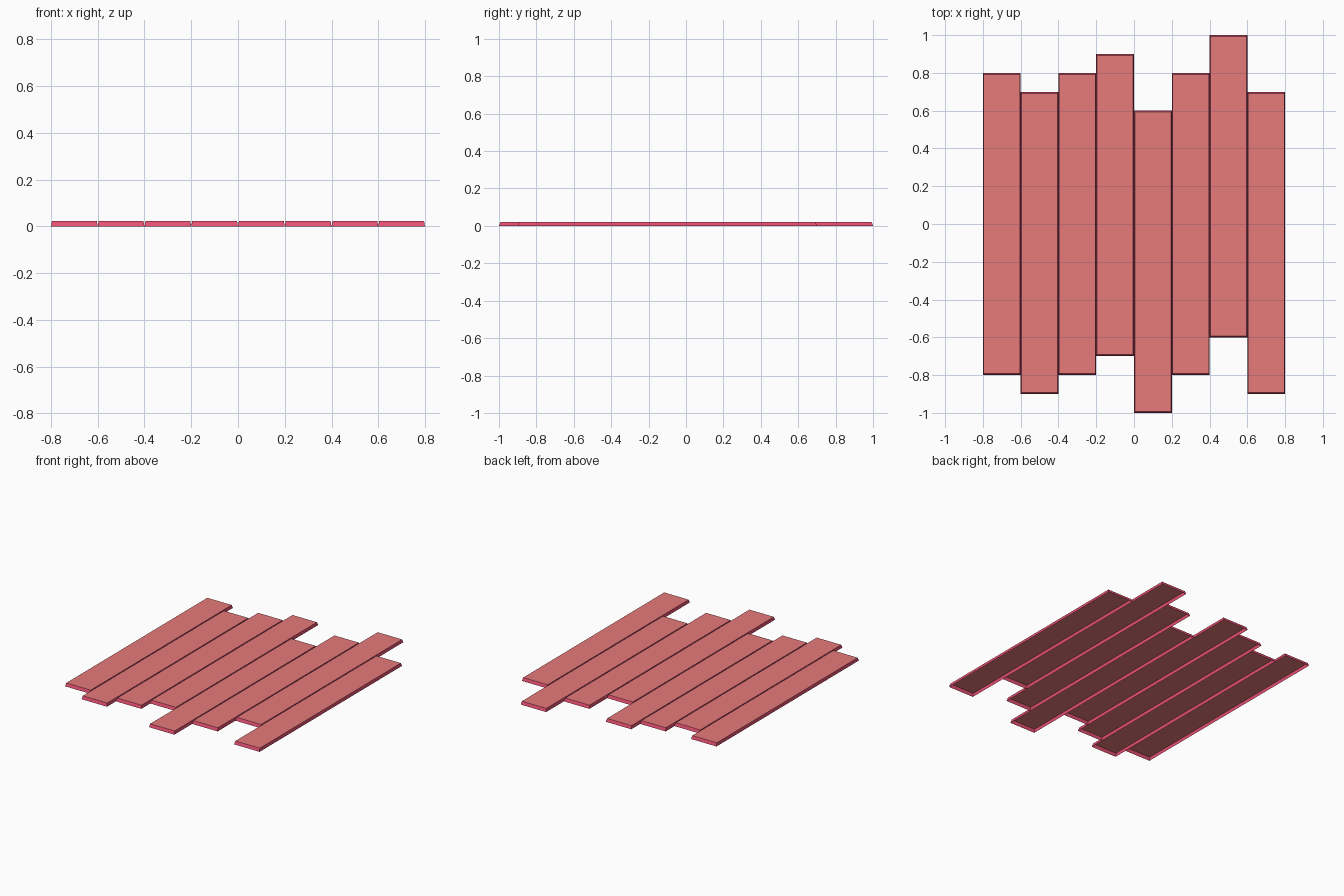
import bpy, bmesh

if "Cube" in bpy.data.objects:
    bpy.data.objects.remove(bpy.data.objects["Cube"])

WIDTH, LENGTH, HEIGHT = 0.2, 1.6, 0.022
TAPER_X, TAPER_Y = 0.004, 0.008


def make_material(name, srgb):
    lin = [((c / 255 + 0.055) / 1.055) ** 2.4 for c in srgb]
    mat = bpy.data.materials.new(name)
    mat.diffuse_color = (*lin, 1)
    mat.use_nodes = True
    mat.node_tree.nodes["Principled BSDF"].inputs["Base Color"].default_value = mat.diffuse_color
    return mat


face_mat = make_material("salmon board face", (232, 122, 123))
edge_mat = make_material("pink board edge", (238, 82, 118))


def plank(name, x, y):
    """Board with an open underside and a top slightly smaller than its base."""
    bm = bmesh.new()
    bmesh.ops.create_cube(bm, size=1)
    for v in bm.verts:
        top = v.co.z > 0
        v.co.x *= WIDTH - 2 * TAPER_X * top
        v.co.y *= LENGTH - 2 * TAPER_Y * top
        v.co.z = HEIGHT * top
    bm.normal_update()
    # Open the underside
    bottom = [f for f in bm.faces if f.normal.z < -0.7]
    bmesh.ops.delete(bm, geom=bottom, context='FACES_ONLY')
    # Sides are pink, the top is salmon
    for f in bm.faces:
        f.material_index = 0 if f.normal.z > 0.7 else 1
    mesh = bpy.data.meshes.new(name)
    bm.to_mesh(mesh)
    bm.free()
    mesh.materials.append(face_mat)
    mesh.materials.append(edge_mat)
    obj = bpy.data.objects.new(name, mesh)
    obj.location = (x, y, 0)
    bpy.context.collection.objects.link(obj)


# Row of staggered boards
for i, shift in enumerate([0, -0.1, 0, 0.1, -0.2, 0, 0.2, -0.1]):
    plank(f"floor_plank_{i + 1}", -0.7 + i * WIDTH, shift)
